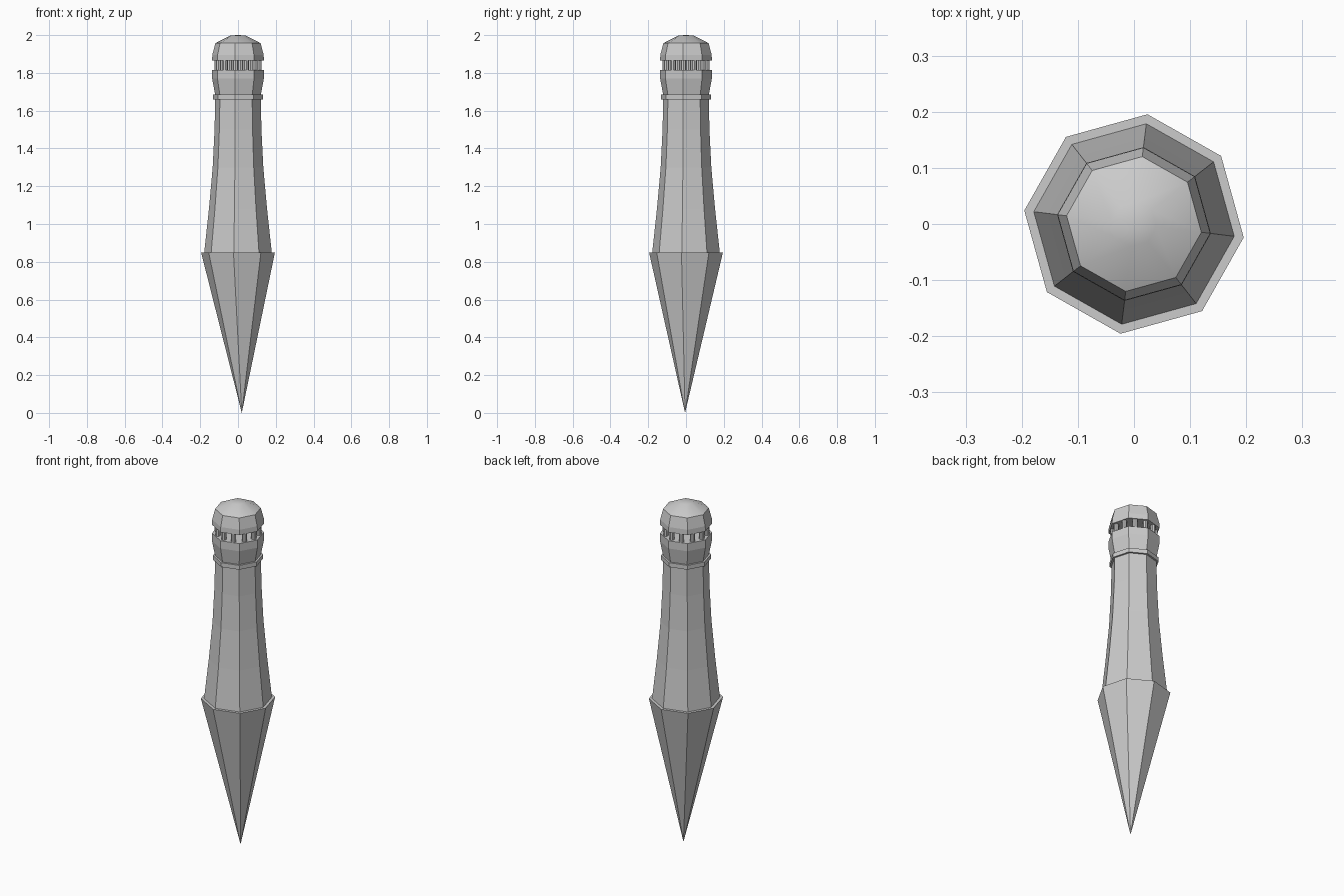
import bpy, bmesh, math

if "Cube" in bpy.data.objects:
    bpy.data.objects.remove(bpy.data.objects["Cube"])

SIDES = 8
PHASE = math.radians(-7)


def lathe(name, profile, smooth_from=None, tip=None):
    """Eight-sided part from (radius, z) points; radius 0 makes a point.
    Bands starting at index smooth_from are shaded smooth."""
    bm = bmesh.new()
    rings = []
    for r, z in profile:
        if r == 0:
            x, y = tip or (0, 0)
            rings.append([bm.verts.new((x, y, z))])
        else:
            rings.append([bm.verts.new((r * math.cos(PHASE + i * math.tau / SIDES),
                                        r * math.sin(PHASE + i * math.tau / SIDES), z))
                          for i in range(SIDES)])
    for k, (a, b) in enumerate(zip(rings, rings[1:])):
        for i in range(SIDES):
            j = (i + 1) % SIDES
            if len(a) == 1:
                f = bm.faces.new((a[0], b[j], b[i]))
            elif len(b) == 1:
                f = bm.faces.new((a[i], a[j], b[0]))
            else:
                f = bm.faces.new((a[i], a[j], b[j], b[i]))
            f.smooth = smooth_from is not None and k >= smooth_from
    # close open ends
    if len(rings[0]) > 1:
        bm.faces.new(rings[0])
    if len(rings[-1]) > 1:
        bm.faces.new(rings[-1])
    bmesh.ops.recalc_face_normals(bm, faces=bm.faces)
    mesh = bpy.data.meshes.new(name)
    bm.to_mesh(mesh)
    bm.free()
    obj = bpy.data.objects.new(name, mesh)
    bpy.context.collection.objects.link(obj)
    return obj


# Pointed lower spike with a slightly off-centre tip
lathe("spike", [(0, 0.0), (0.197, 0.85)], tip=(0.02, -0.005))

# Tapering shaft
lathe("shaft", [(0.18, 0.85), (0.155, 1.08), (0.135, 1.30),
                (0.125, 1.50), (0.121, 1.69)])

# Thin collar band
lathe("collar", [(0.133, 1.66), (0.133, 1.685)])

# Flared cup under the lantern gap
lathe("cup", [(0.122, 1.685), (0.138, 1.77), (0.138, 1.815)])

# Ring of small posts
for i in range(12):
    a = PHASE + i * math.tau / 12
    bpy.ops.mesh.primitive_cylinder_add(
        vertices=8, radius=0.014, depth=0.056,
        location=(0.112 * math.cos(a), 0.112 * math.sin(a), 1.84))
    bpy.context.object.name = f"post_{i + 1}"

# Cap with smooth shallow dome
lathe("cap", [(0.138, 1.865), (0.137, 1.895), (0.121, 1.957),
              (0.04, 1.998), (0, 2.0)], smooth_from=2)
